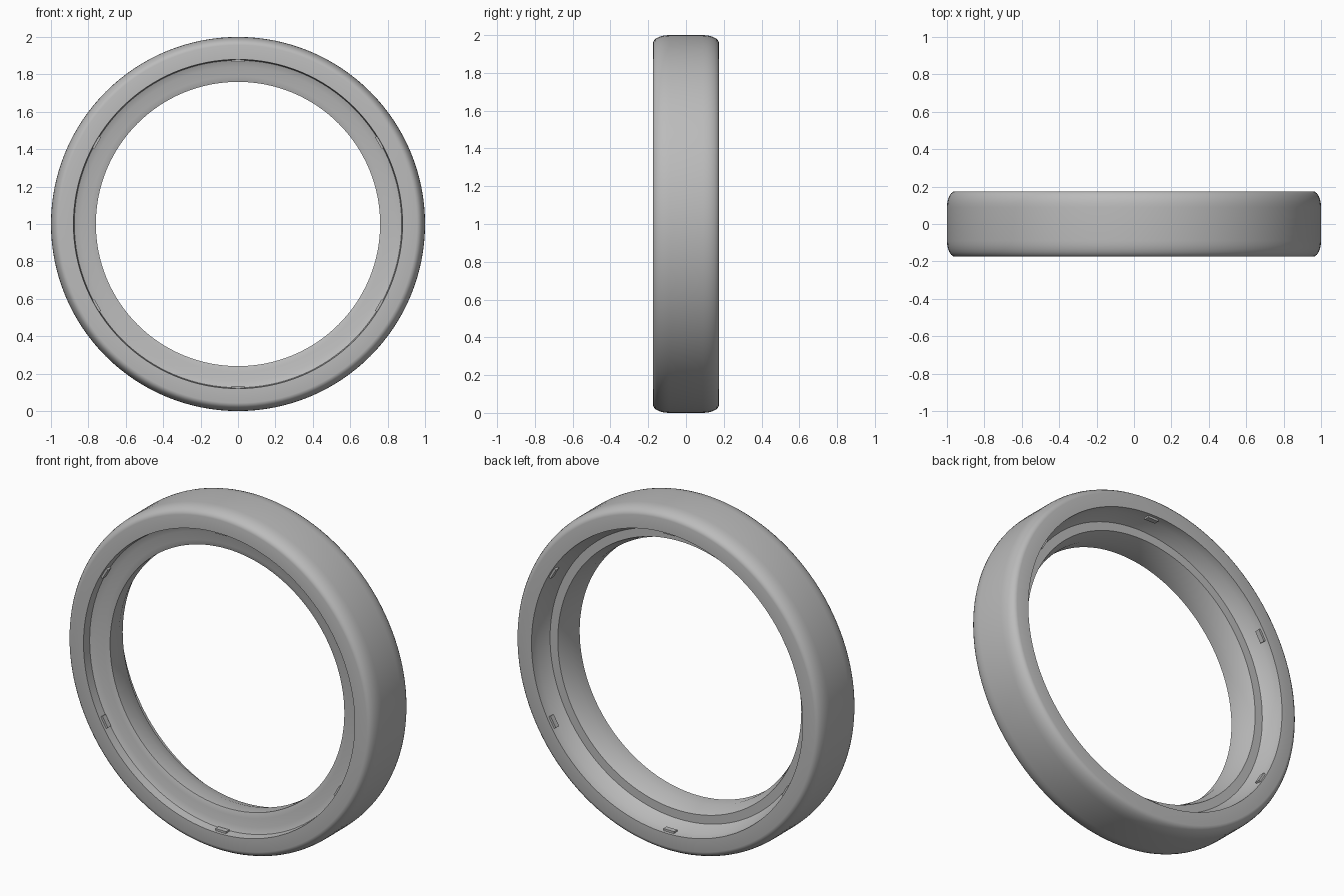
import bpy, bmesh, math
from mathutils import Matrix, Vector

cube = bpy.data.objects.get("Cube")
if cube:
    bpy.data.objects.remove(cube, do_unlink=True)

grey = bpy.data.materials.new("plain_grey")
grey.use_nodes = True
grey.diffuse_color = (0.5, 0.5, 0.5, 1)
grey.node_tree.nodes["Principled BSDF"].inputs["Base Color"].default_value = (0.5, 0.5, 0.5, 1)

SEGMENTS = 128
CENTRE = Vector((0, 0, 1))


def finish(bm, name):
    bmesh.ops.recalc_face_normals(bm, faces=bm.faces)
    mesh = bpy.data.meshes.new(name)
    bm.to_mesh(mesh)
    bm.free()
    mesh.materials.append(grey)
    obj = bpy.data.objects.new(name, mesh)
    bpy.context.collection.objects.link(obj)
    bpy.ops.object.select_all(action='DESELECT')
    obj.select_set(True)
    bpy.context.view_layer.objects.active = obj
    bpy.ops.object.shade_smooth_by_angle(angle=math.radians(28))
    return obj


def lathe(name, profile):
    """Spin a closed (radius, y) section about the y axis."""
    bm = bmesh.new()
    verts = [bm.verts.new(CENTRE + Vector((r, y, 0))) for r, y in profile]
    edges = [bm.edges.new((verts[i - 1], verts[i])) for i in range(len(verts))]
    bmesh.ops.spin(bm, geom=verts + edges, cent=CENTRE, axis=(0, 1, 0),
                   angle=math.tau, steps=SEGMENTS, use_merge=True)
    bmesh.ops.remove_doubles(bm, verts=bm.verts, dist=0.0001)
    return finish(bm, name)


# Outer shoulders: quarter curves from tread to side faces
shoulder = [(0.957 + 0.043 * math.sin(a), 0.09 + 0.085 * math.cos(a))
            for a in (math.radians(15 * i) for i in range(1, 7))]
shoulder = [(0.957, 0.175)] + shoulder
outer = shoulder + [(r, -y) for r, y in reversed(shoulder)]

# Stepped opening: shallow at the front, deep at the back
inner = [(0.88, -0.175), (0.875, -0.125), (0.84, -0.11), (0.79, -0.11),
         (0.76, -0.10), (0.76, -0.02), (0.79, 0.06), (0.84, 0.06),
         (0.875, 0.125), (0.88, 0.175)]
lathe("ring_body", outer + inner)

# Small retaining tabs around both lips
bm = bmesh.new()
for side in (-1, 1):
    for i in range(6):
        turn = Matrix.Rotation(math.radians(30 + 60 * i), 4, 'Y')
        place = Matrix.Translation(CENTRE) @ turn @ Matrix.Translation((0.874, side * 0.145, 0))
        bmesh.ops.create_cube(bm, size=1, matrix=place @ Matrix.Diagonal((0.016, 0.03, 0.07, 1)))
finish(bm, "retaining_tabs")
